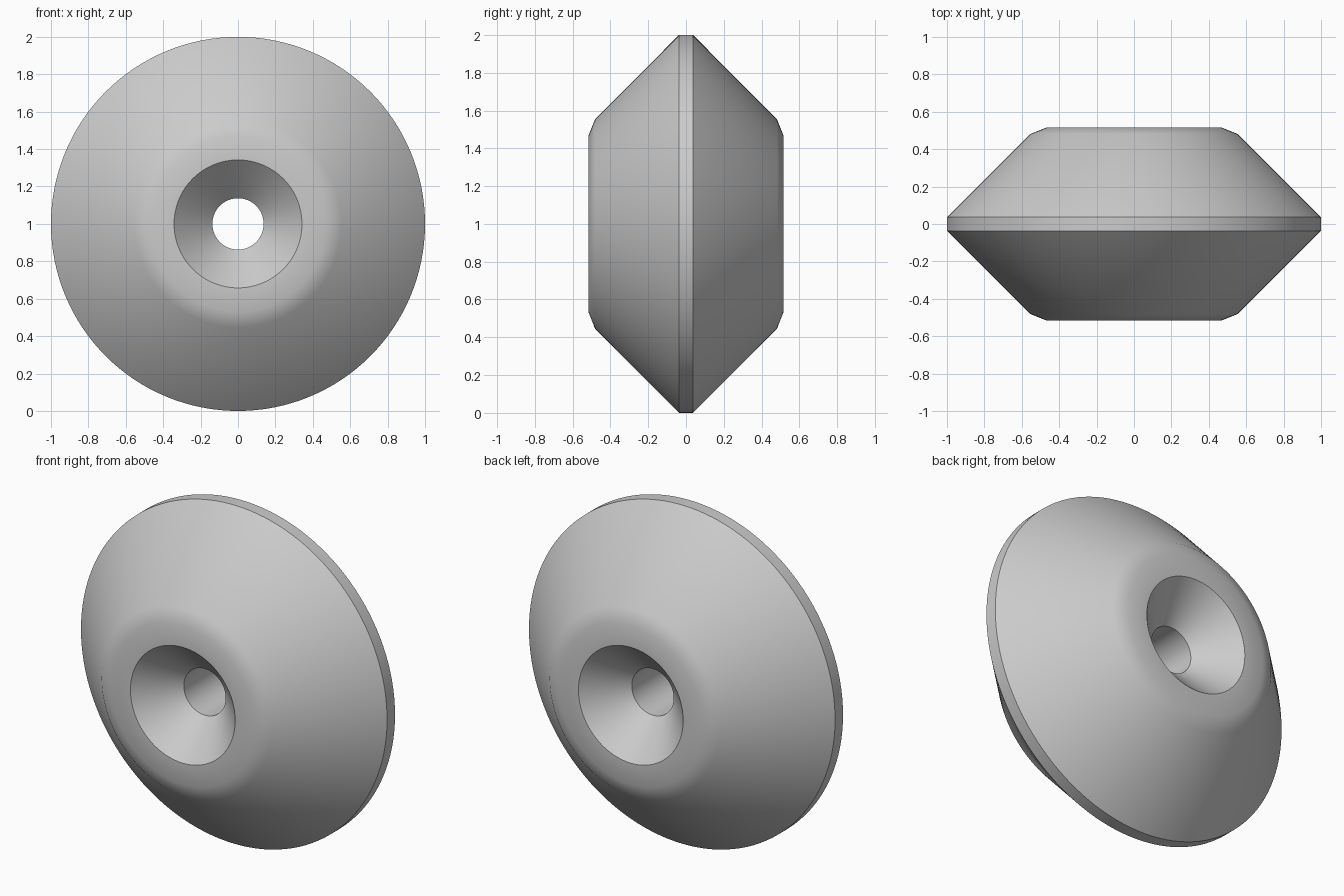
import bpy, bmesh, math
from mathutils import Vector

cube = bpy.data.objects.get("Cube")
if cube:
    bpy.data.objects.remove(cube, do_unlink=True)

# Plain grey material
grey = bpy.data.materials.new("light_grey")
grey.use_nodes = True
colour = (0.6, 0.6, 0.6, 1)
grey.diffuse_color = colour
grey.node_tree.nodes["Principled BSDF"].inputs["Base Color"].default_value = colour

# Half cross-section as (radius, distance from the middle plane):
# rim, cone, softened edge, hub face, countersink, bore
half = [(1, 0.037), (0.553, 0.482), (0.47, 0.515), (0.342, 0.515), (0.137, 0.31)]
section = half + [(r, -y) for r, y in reversed(half)]

# Spin the closed section around the y axis
bm = bmesh.new()
verts = [bm.verts.new((0, y, 1 + r)) for r, y in section]
edges = [bm.edges.new((v, verts[i - 1])) for i, v in enumerate(verts)]
bmesh.ops.spin(bm, geom=verts + edges, cent=Vector((0, 0, 1)), axis=Vector((0, 1, 0)),
               angle=math.tau, steps=128, use_merge=True)
bmesh.ops.remove_doubles(bm, verts=bm.verts, dist=0.0001)
bmesh.ops.recalc_face_normals(bm, faces=bm.faces)

mesh = bpy.data.meshes.new("countersunk_wheel")
bm.to_mesh(mesh)
bm.free()
mesh.materials.append(grey)
wheel = bpy.data.objects.new("countersunk_wheel", mesh)
bpy.context.collection.objects.link(wheel)

# Smooth the round surfaces, keep the rim and bore edges crisp
bpy.ops.object.select_all(action="DESELECT")
wheel.select_set(True)
bpy.context.view_layer.objects.active = wheel
bpy.ops.object.shade_smooth_by_angle(angle=math.radians(30))
